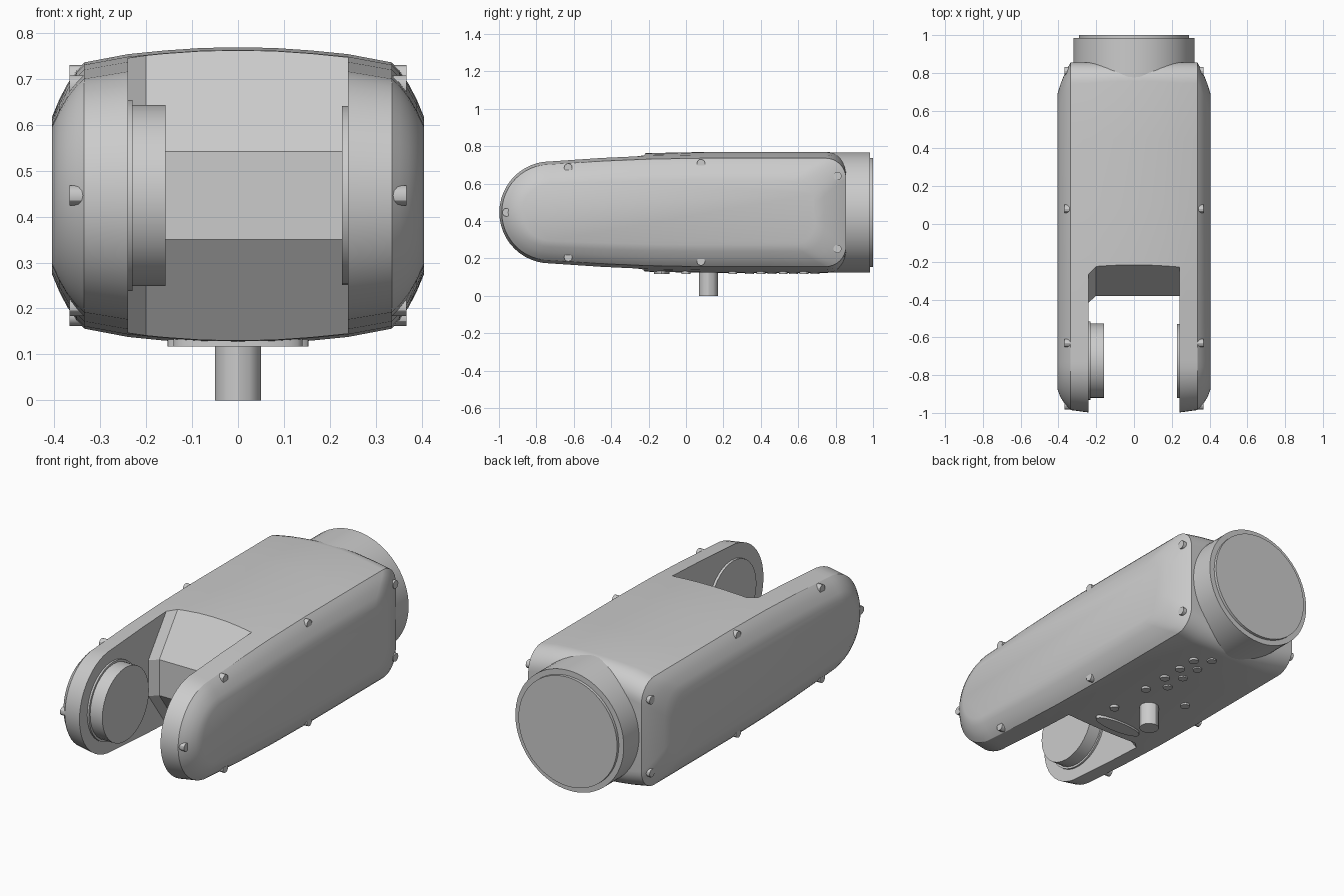
import bpy, bmesh, math
from mathutils import Matrix, Vector

if "Cube" in bpy.data.objects:
    bpy.data.objects.remove(bpy.data.objects["Cube"])

ZC = 0.446  # height of the long axis


def finish(bm, name, angle=30):
    bmesh.ops.recalc_face_normals(bm, faces=bm.faces)
    me = bpy.data.meshes.new(name)
    bm.to_mesh(me)
    bm.free()
    ob = bpy.data.objects.new(name, me)
    bpy.context.collection.objects.link(ob)
    smooth(ob, angle)
    return ob


def smooth(ob, angle=30):
    bpy.ops.object.select_all(action='DESELECT')
    ob.select_set(True)
    bpy.context.view_layer.objects.active = ob
    bpy.ops.object.shade_smooth_by_angle(angle=math.radians(angle))


def loft(name, layers):
    """Skin a list of (x, [(y, z), ...]) sections and cap both ends."""
    bm = bmesh.new()
    rings = [[bm.verts.new((x, y, z)) for y, z in pts] for x, pts in layers]
    n = len(rings[0])
    for a, b in zip(rings, rings[1:]):
        for i in range(n):
            j = (i + 1) % n
            bm.faces.new((a[i], a[j], b[j], b[i]))
    bm.faces.new(rings[0])
    bm.faces.new(rings[-1])
    return finish(bm, name)


def cylinder(name, start, end, r, sides=32, scale=(1, 1)):
    a, b = Vector(start), Vector(end)
    bm = bmesh.new()
    bmesh.ops.create_cone(bm, cap_ends=True, segments=sides, radius1=r, radius2=r, depth=(b - a).length)
    bmesh.ops.scale(bm, vec=(scale[0], scale[1], 1), verts=bm.verts)
    rot = Vector((0, 0, 1)).rotation_difference(b - a).to_matrix().to_4x4()
    bm.transform(Matrix.Translation((a + b) / 2) @ rot)
    return finish(bm, name)


def side_profile(h, front, rear, r):
    """Rounded nose, slightly tapering flanks, rounded rear corners."""
    n = 0.885 * h
    half = []
    for i in range(13):
        t = math.pi / 2 * i / 12
        half.append((front + n - n * math.cos(t), n * math.sin(t)))
    half += [(-0.45, 0.945 * h), (-0.2, 0.982 * h), (0.1, h), (0.45, h)]
    for i in range(9):
        t = math.pi / 2 * i / 8
        half.append((rear - r + r * math.sin(t), h - r + r * math.cos(t)))
    pts = half + [(y, -z) for y, z in reversed(half[1:])]
    return [(y, ZC + z) for y, z in pts]


# Main housing with forked front: sections from centre outwards, mirrored
sections = [(0, .323, -1, .856, .10), (.08, .3215, -1, .856, .10), (.16, .316, -1, .856, .105),
            (.24, .308, -.998, .856, .11), (.335, .29, -.985, .856, .11),
            (.352, .272, -.968, .826, .11), (.372, .243, -.945, .784, .115),
            (.39, .208, -.915, .738, .12), (.405, .172, -.875, .69, .12)]
layers = [(-s[0], side_profile(*s[1:])) for s in reversed(sections[1:])]
layers += [(s[0], side_profile(*s[1:])) for s in sections]
housing = loft("housing", layers)

# Fork gap, leaving a wedge-shaped nose with one bevelled side
gap = [(-1.2, -.1), (-.055, -.1), (-.38, .35), (-.38, .542), (-.04, 1), (-1.2, 1)]
cutter = loft("gap_cutter", [(-.24, [(y - .035, z) for y, z in gap]), (-.2, gap), (.24, gap)])
cutter.hide_render = True
mod = housing.modifiers.new("gap", 'BOOLEAN')
mod.operation = 'DIFFERENCE'
mod.solver = 'EXACT'
mod.object = cutter
bpy.context.view_layer.objects.active = housing
bpy.ops.object.modifier_apply(modifier=mod.name)
bpy.data.objects.remove(cutter)
smooth(housing, 28)

# Rear round joint and its end cap
cylinder("rear_joint", (0, .5, ZC), (0, .985, ZC), .321, 64)
cylinder("rear_cap", (0, .95, ZC), (0, 1, ZC), .292, 64)

# Hubs on the inner faces of the fork
cylinder("left_hub_flange", (-.3, -.725, ZC), (-.23, -.725, ZC), .208)
cylinder("left_hub", (-.3, -.725, ZC), (-.158, -.725, ZC), .197)
cylinder("right_hub", (.3, -.725, ZC), (.227, -.725, ZC), .195)

# Screws around the side covers
for side in (-1, 1):
    for y, dz in ((-.96, 0), (-.63, .24), (-.63, -.24), (.08, .262), (.08, -.262), (.81, .195), (.81, -.195)):
        cylinder("cover_screw", (side * .3, y, ZC + dz), (side * .367, y, ZC + dz), .022, 12)

# Underside stem, oval pad and buttons
cylinder("stem", (0, .12, 0), (0, .12, .2), .05, 12)
cylinder("oval_pad", (0, -.13, .117), (0, -.13, .16), 1, 32, (.14, .042))
for x, y in ((.13, 0), (-.13, 0), (.13, .25), (-.13, .25), (.13, .4), (.13, .52), (.13, .63),
             (.06, .34), (.06, .46), (.06, .575), (.06, .69)):
    cylinder("button", (x, y, .117), (x, y, .16), .024, 12)
